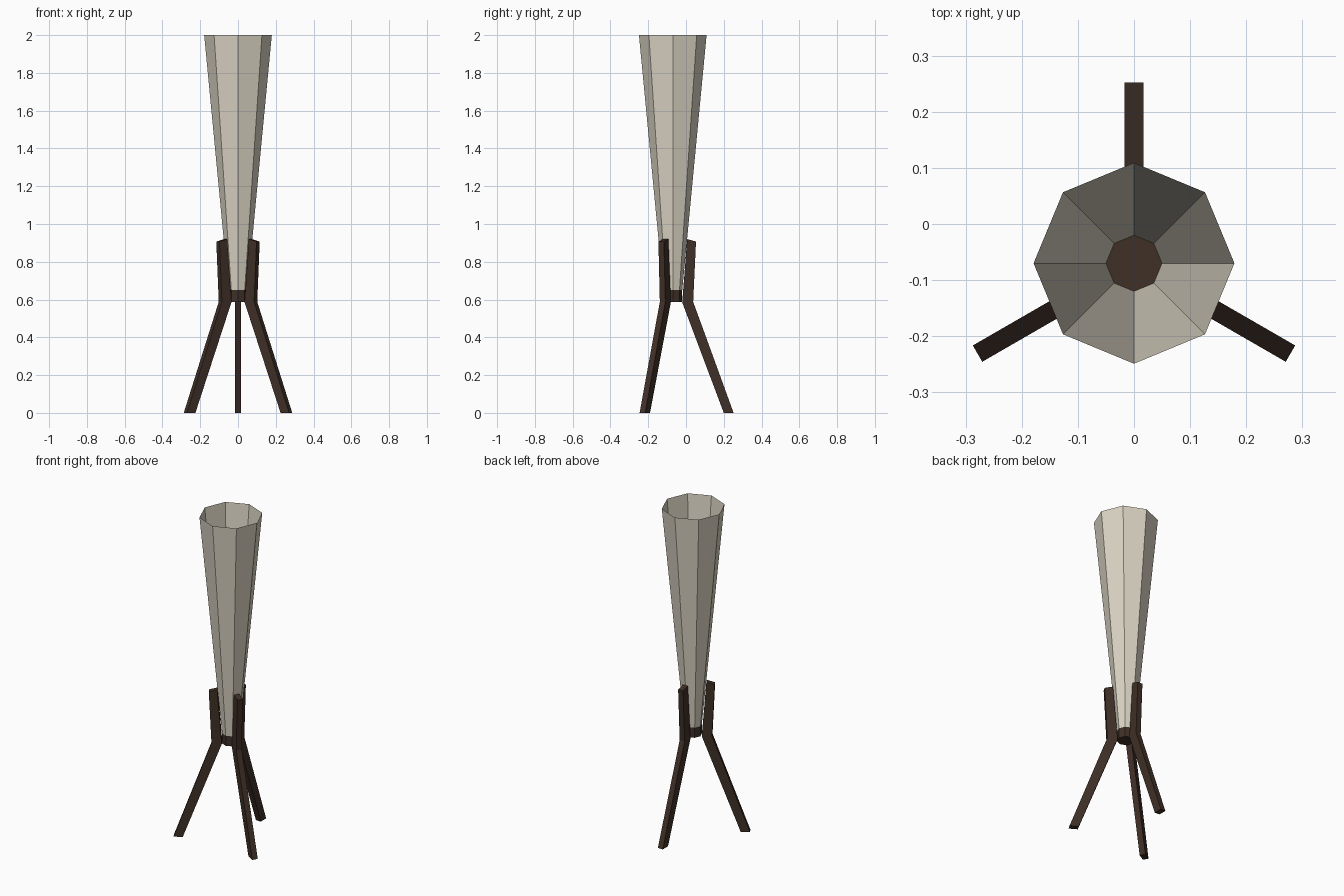
import bpy, math

if "Cube" in bpy.data.objects:
    bpy.data.objects.remove(bpy.data.objects["Cube"])

CY = -0.07  # lamp axis sits slightly forward of the origin


def material(name, rgb):
    m = bpy.data.materials.new(name)
    m.diffuse_color = (*rgb, 1.0)
    m.use_nodes = True
    m.node_tree.nodes["Principled BSDF"].inputs["Base Color"].default_value = m.diffuse_color
    return m


def make(name, verts, faces, mat):
    me = bpy.data.meshes.new(name)
    me.from_pydata(verts, [], faces)
    me.materials.append(mat)
    ob = bpy.data.objects.new(name, me)
    bpy.context.collection.objects.link(ob)
    return ob


def ring(r, z, n=8):
    return [(r * math.cos(2 * math.pi * i / n), CY + r * math.sin(2 * math.pi * i / n), z)
            for i in range(n)]


def sides(n=8):
    return [(i, (i + 1) % n, n + (i + 1) % n, n + i) for i in range(n)]


cream = material("cream_fabric", (0.71, 0.66, 0.55))
wood = material("dark_walnut", (0.050, 0.029, 0.020))

# Open, single-walled flared shade
make("lamp_shade", ring(0.05, 0.65) + ring(0.179, 2.0), sides(), cream)

# Wooden hub closing the bottom of the shade
make("hub", ring(0.05, 0.588) + ring(0.05, 0.65),
     sides() + [tuple(range(7, -1, -1)), tuple(range(8, 16))], wood)

# Bent legs: pairs of (inner radius, z), (outer radius, z) going up
stations = [((0.270, 0.0), (0.322, 0.0)),
            ((0.050, 0.585), (0.108, 0.588)),
            ((0.076, 0.92), (0.123, 0.907))]
HALF = 0.0168
for name, deg in (("back_leg", 90), ("front_left_leg", 210), ("front_right_leg", 330)):
    c, s = math.cos(math.radians(deg)), math.sin(math.radians(deg))
    verts = []
    for (ri, zi), (ro, zo) in stations:
        for r, z, t in ((ri, zi, -HALF), (ro, zo, -HALF), (ro, zo, HALF), (ri, zi, HALF)):
            verts.append((r * c - t * s, CY + r * s + t * c, z))
    faces = [(3, 2, 1, 0), (8, 9, 10, 11)]
    for k in (0, 4):
        faces += [(k + i, k + (i + 1) % 4, k + 4 + (i + 1) % 4, k + 4 + i) for i in range(4)]
    make(name, verts, faces, wood)
